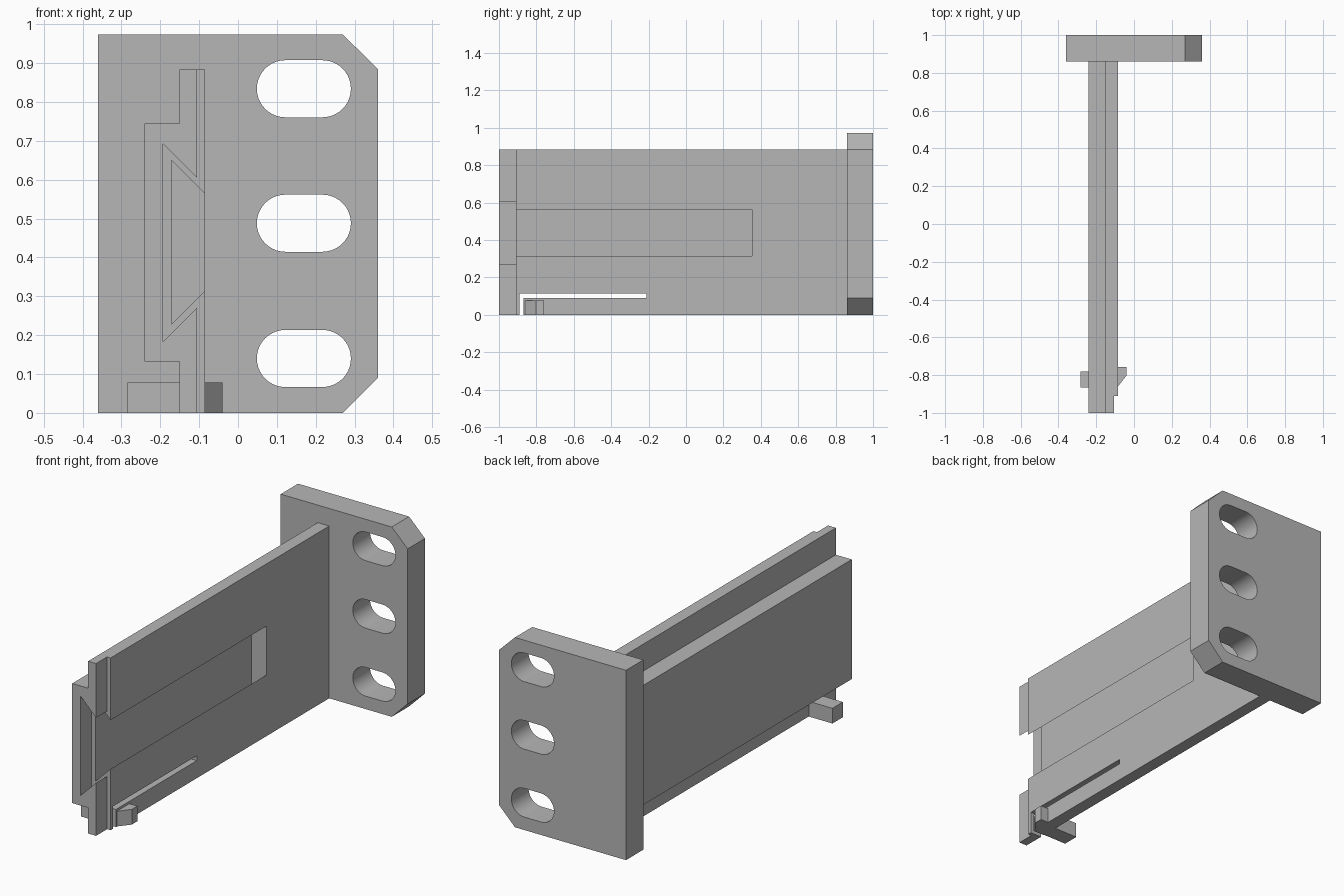
import bpy, bmesh, math
from mathutils import Vector

cube = bpy.data.objects.get("Cube")
if cube:
    bpy.data.objects.remove(cube, do_unlink=True)

grey = bpy.data.materials.new("plain grey")
grey.use_nodes = True
COLOUR = (0.47, 0.47, 0.47, 1)
grey.diffuse_color = COLOUR
grey.node_tree.nodes["Principled BSDF"].inputs["Base Color"].default_value = COLOUR


def prism(name, points, start, end, axis="y"):
    """Extrude a profile along y (points are x, z) or z (points are x, y)."""
    def place(p, d):
        return Vector((p[0], d, p[1])) if axis == "y" else Vector((p[0], p[1], d))
    bm = bmesh.new()
    face = bm.faces.new([bm.verts.new(place(p, start)) for p in points])
    out = bmesh.ops.extrude_face_region(bm, geom=[face])
    moved = [g for g in out["geom"] if isinstance(g, bmesh.types.BMVert)]
    bmesh.ops.translate(bm, verts=moved, vec=place((0, 0), end - start))
    bmesh.ops.recalc_face_normals(bm, faces=bm.faces)
    mesh = bpy.data.meshes.new(name)
    bm.to_mesh(mesh)
    bm.free()
    mesh.materials.append(grey)
    obj = bpy.data.objects.new(name, mesh)
    bpy.context.collection.objects.link(obj)
    return obj


def rect(a0, a1, b0, b1):
    return [(a0, b0), (a1, b0), (a1, b1), (a0, b1)]


def cut(target, cutters):
    """Subtract each cutter in turn, then discard it."""
    bpy.context.view_layer.objects.active = target
    for cutter in cutters:
        cutter.hide_render = True
        mod = target.modifiers.new("cut", "BOOLEAN")
        mod.operation, mod.solver, mod.object = "DIFFERENCE", "EXACT", cutter
        bpy.ops.object.modifier_apply(modifier=mod.name)
        bpy.data.objects.remove(cutter, do_unlink=True)


def stadium(left, right, z, radius, steps=20):
    arc = [math.pi * (i / steps - 0.5) for i in range(steps + 1)]
    return ([(right + radius * math.cos(a), z + radius * math.sin(a)) for a in arc]
            + [(left - radius * math.cos(a), z - radius * math.sin(a)) for a in arc])


def dovetail(name, floor, low, high, start, end):
    """Groove cutter with 45 degree sides, wider at its floor."""
    mouth = -0.065
    rise = mouth - floor
    return prism(name, [(floor, low), (mouth, low + rise),
                        (mouth, high - rise), (floor, high)], start, end)


# Mounting plate with two clipped corners and three slotted holes
plate = prism("mounting_plate", [(-0.36, 0), (0.27, 0), (0.36, 0.09), (0.36, 0.885),
                                 (0.27, 0.973), (-0.36, 0.973)], 0.86, 1.0)
cut(plate, [prism("hole_cutter", stadium(0.122, 0.217, z, 0.0735), 0.8, 1.1)
            for z in (0.14, 0.488, 0.834)])

# Long rail: thin web with a thicker band on its left-hand side in section
web, face, back = -0.15, -0.085, -0.24
rail = prism("rail", [(web, 0), (face, 0), (face, 0.883), (web, 0.883),
                      (web, 0.745), (back, 0.745), (back, 0.132), (web, 0.132)], -1.0, 0.86)
cut(rail, [
    # Recessed nose and stepped dovetail groove
    prism("nose_cutter", rect(-0.105, 0, -0.1, 1.0), -1.1, -0.91),
    dovetail("nose_groove_cutter", -0.193, 0.183, 0.693, -1.1, -0.91),
    dovetail("groove_cutter", -0.171, 0.228, 0.65, -0.96, 0.353),
    # L-shaped slit that frees the latch arm
    prism("latch_slit_cutter", rect(-0.2, 0, 0.09, 0.115), -0.89, -0.212),
    prism("latch_gap_cutter", rect(-0.2, 0, -0.1, 0.1), -0.89, -0.868),
])

# Latch catch and release tab at the free end of the arm
prism("latch_catch", [(face, -0.86), (-0.04, -0.803), (-0.04, -0.758), (face, -0.758)],
      0, 0.078, "z")
prism("latch_tab", rect(-0.284, web, -0.865, -0.78), 0, 0.078, "z")

# Keep hole walls smooth and edges crisp
bpy.ops.object.select_all(action="DESELECT")
plate.select_set(True)
bpy.context.view_layer.objects.active = plate
bpy.ops.object.shade_smooth_by_angle(angle=math.radians(30))
